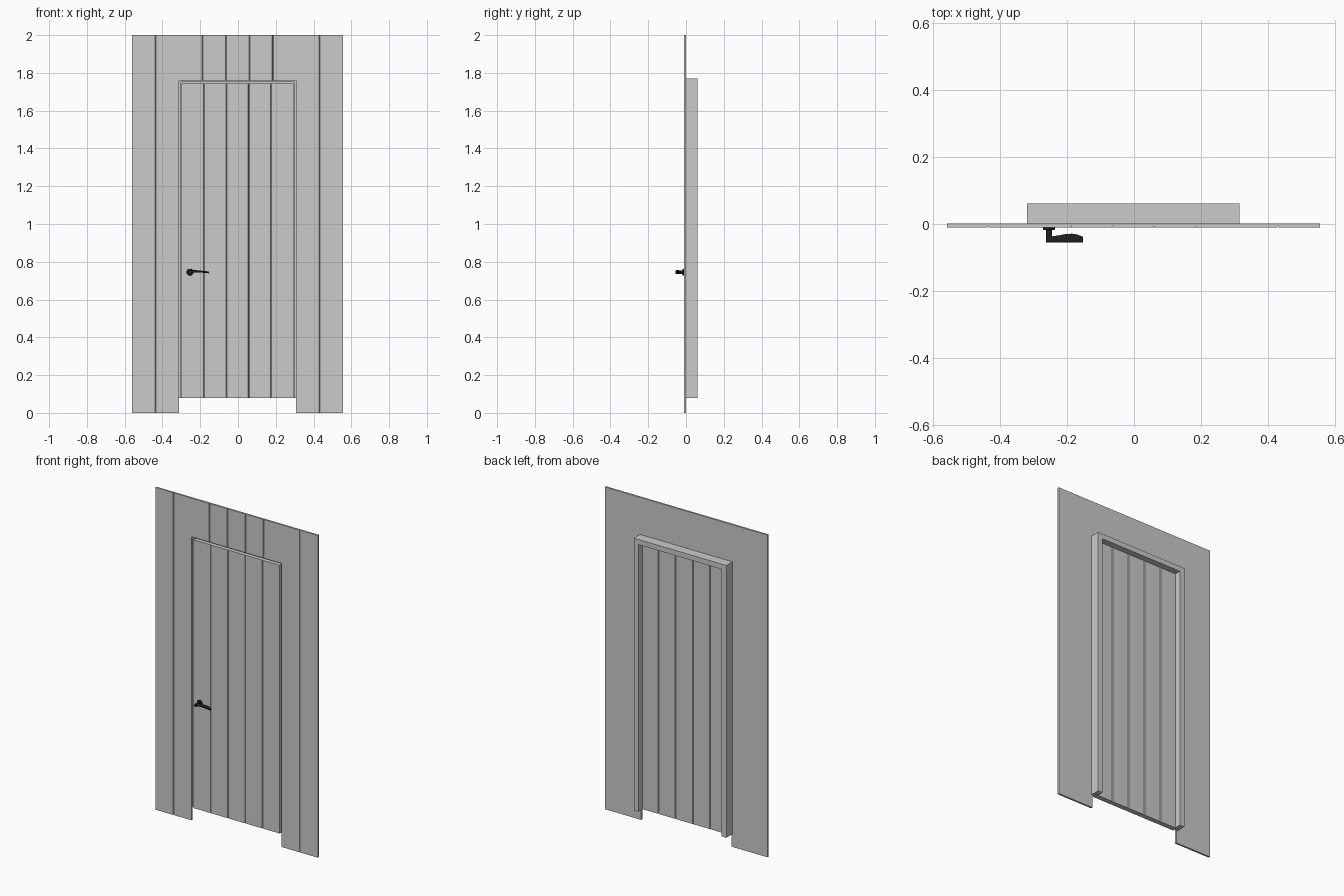
import bpy, bmesh, math

if "Cube" in bpy.data.objects:
    bpy.data.objects.remove(bpy.data.objects["Cube"])

CX = -0.002          # centre of wall and frame
PITCH = 0.124        # wall board width


def finish(name, bm, mat=None, smooth=False):
    bmesh.ops.remove_doubles(bm, verts=bm.verts, dist=1e-6)
    bmesh.ops.recalc_face_normals(bm, faces=bm.faces)
    me = bpy.data.meshes.new(name)
    bm.to_mesh(me)
    bm.free()
    ob = bpy.data.objects.new(name, me)
    bpy.context.collection.objects.link(ob)
    if mat:
        me.materials.append(mat)
    if smooth:
        bpy.context.view_layer.objects.active = ob
        ob.select_set(True)
        bpy.ops.object.shade_smooth_by_angle(angle=math.radians(40))
        ob.select_set(False)
    return ob


def loft(bm, rings):
    """Skin a list of closed rings and cap both ends."""
    loops = [[bm.verts.new(p) for p in r] for r in rings]
    n = len(loops[0])
    for a, b in zip(loops, loops[1:]):
        for i in range(n):
            j = (i + 1) % n
            bm.faces.new((a[i], a[j], b[j], b[i]))
    bm.faces.new(loops[0])
    bm.faces.new(loops[-1])


def boards(bm, x0, width, count, yf, yb, z0, z1, back_grooves=False, g=0.003, d=0.005):
    """Row of boards with V grooves, as one extruded cross-section."""
    def side(y, depth):
        pts = [(x0, y)]
        for k in range(1, count):
            x = x0 + k * width
            pts += [(x - g, y), (x, y + depth), (x + g, y)]
        return pts + [(x0 + count * width, y)]
    back = side(yb, -d) if back_grooves else [(x0, yb), (x0 + count * width, yb)]
    prof = side(yf, d) + back[::-1]
    loft(bm, [[(x, y, z) for x, y in prof] for z in (z0, z1)])


# Wall cladding: two boards each side, five above the door
left = CX - 4.5 * PITCH
for name, first, count, z0 in (("wall_boards_left", 0, 2, 0),
                               ("wall_boards_right", 7, 2, 0),
                               ("wall_boards_top", 2, 5, 1.76)):
    bm = bmesh.new()
    if name == "wall_boards_top":
        boards(bm, left + first * PITCH, PITCH, count, -0.011, 0.001, z0, 2)
    else:
        boards(bm, left + first * PITCH, PITCH, count, -0.011, 0.001, z0, 2)
    finish(name, bm)

# Door leaf, grooved on both faces
bm = bmesh.new()
boards(bm, CX - 0.296, 0.1184, 5, -0.011, 0.02, 0.08, 1.745, True)
finish("door_leaf", bm)

# Rebated frame: L-shaped section swept round the opening with mitred corners
section = [(0, 0.001), (0.018, 0.001), (0.018, 0.022),
           (0.032, 0.022), (0.032, 0.061), (0, 0.061)]
W, BOT, TOP = 0.318, 0.08, 1.77
rings = []
for sx, top in ((-1, False), (-1, True), (1, True), (1, False)):
    rings.append([(CX + sx * (W - d), y, TOP - d if top else BOT) for d, y in section])
bm = bmesh.new()
loft(bm, rings)
finish("door_frame", bm)

# Black lever handle
black = bpy.data.materials.new("black_metal")
black.diffuse_color = (0.015, 0.015, 0.015, 1)
black.use_nodes = True
black.node_tree.nodes["Principled BSDF"].inputs["Base Color"].default_value = black.diffuse_color
HX, HZ = -0.254, 0.745


def disc(r, y):
    return [(HX + r * math.cos(a), y, HZ + r * math.sin(a))
            for a in (math.tau * i / 24 for i in range(24))]


# Rosette and spindle
bm = bmesh.new()
loft(bm, [disc(r, y) for r, y in ((0.018, -0.010), (0.018, -0.016), (0.016, -0.018),
                                 (0.009, -0.018), (0.009, -0.055))])
finish("handle_rosette", bm, black, True)

# Lever: x, front y, back y, centre z, half height
stations = [(-0.262, -0.055, -0.038, 0.746, 0.006),
            (-0.245, -0.056, -0.037, 0.748, 0.008),
            (-0.225, -0.056, -0.034, 0.750, 0.006),
            (-0.205, -0.056, -0.030, 0.749, 0.005),
            (-0.185, -0.056, -0.029, 0.747, 0.005),
            (-0.168, -0.056, -0.032, 0.745, 0.005),
            (-0.153, -0.055, -0.038, 0.743, 0.004)]
bm = bmesh.new()
rings = []
for x, y0, y1, z, h in stations:
    ring = []
    for i in range(16):
        a = math.tau * i / 16
        c, s = math.cos(a), math.sin(a)
        ring.append((x, (y0 + y1) / 2 + (y1 - y0) / 2 * math.copysign(abs(c) ** 0.6, c),
                     z + h * math.copysign(abs(s) ** 0.6, s)))
    rings.append(ring)
loft(bm, rings)
finish("handle_lever", bm, black, True)
